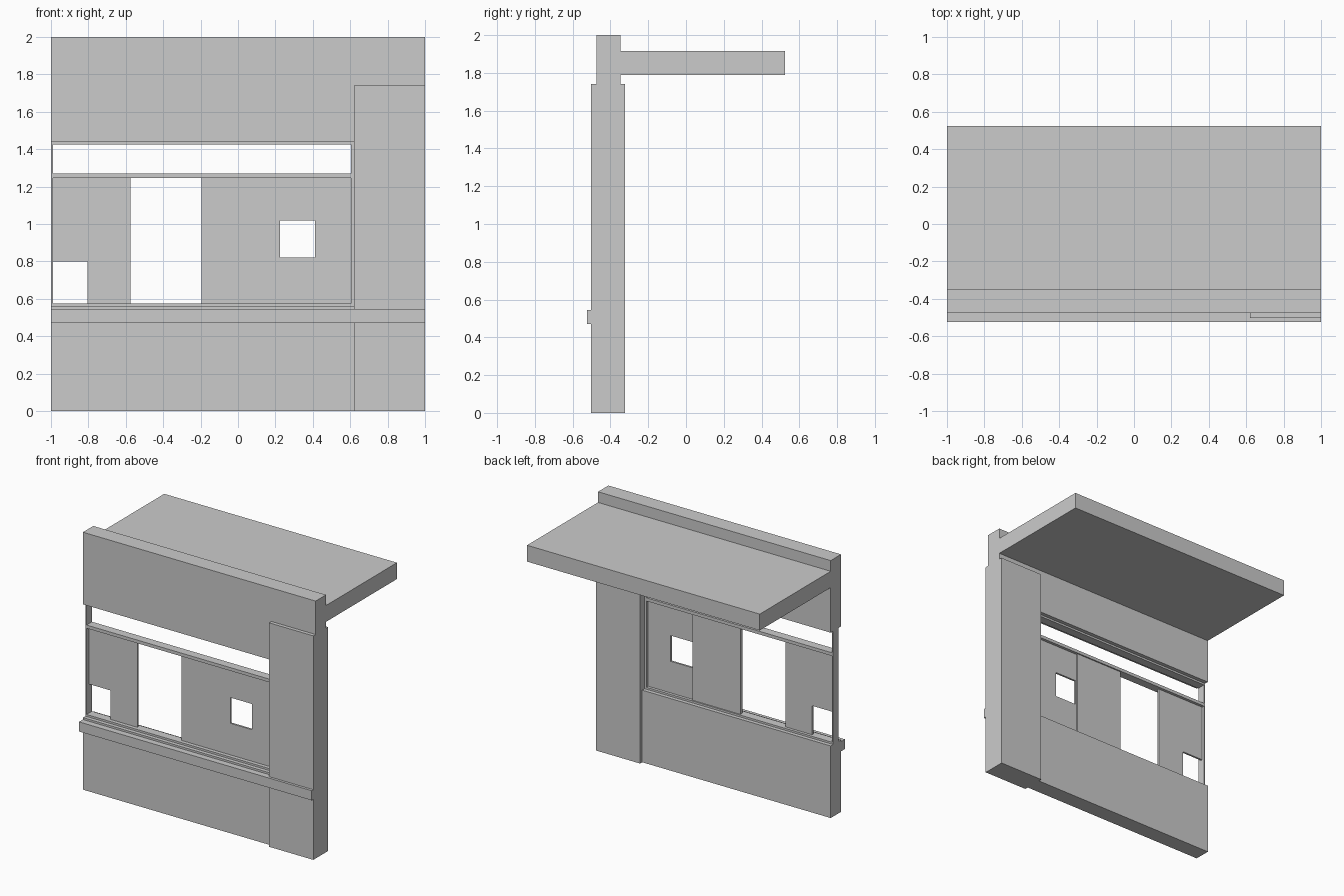
import bpy, bmesh, math
from mathutils import Matrix

if "Cube" in bpy.data.objects:
    bpy.data.objects.remove(bpy.data.objects["Cube"])


def box(name, x, y, z):
    bm = bmesh.new()
    bmesh.ops.create_cube(bm, size=1)
    for v in bm.verts:
        for i, (lo, hi) in enumerate((x, y, z)):
            v.co[i] = lo if v.co[i] < 0 else hi
    me = bpy.data.meshes.new(name)
    bm.to_mesh(me)
    bm.free()
    ob = bpy.data.objects.new(name, me)
    bpy.context.collection.objects.link(ob)
    return ob


def rect(x0, x1, z0, z1):
    return [(x0, z0), (x1, z0), (x1, z1), (x0, z1)]


def plate(name, y, loops):
    """Upright plate from an outer x/z outline followed by hole outlines."""
    cu = bpy.data.curves.new(name + "_outline", 'CURVE')
    cu.dimensions = '2D'
    cu.fill_mode = 'BOTH'
    cu.extrude = (y[1] - y[0]) / 2
    for loop in loops:
        sp = cu.splines.new('POLY')
        sp.points.add(len(loop) - 1)
        for p, (px, pz) in zip(sp.points, loop):
            p.co = (px, pz, 0, 1)
        sp.use_cyclic_u = True
    tmp = bpy.data.objects.new(name + "_outline", cu)
    bpy.context.collection.objects.link(tmp)
    dg = bpy.context.evaluated_depsgraph_get()
    me = bpy.data.meshes.new_from_object(tmp.evaluated_get(dg))
    bpy.data.objects.remove(tmp)
    me.transform(Matrix.Translation((0, sum(y) / 2, 0)) @ Matrix.Rotation(math.pi / 2, 4, 'X'))
    bm = bmesh.new()
    bm.from_mesh(me)
    bmesh.ops.remove_doubles(bm, verts=bm.verts, dist=1e-5)
    bmesh.ops.recalc_face_normals(bm, faces=bm.faces)
    bm.to_mesh(me)
    bm.free()
    for p in me.polygons:
        p.use_smooth = False
    me.name = name
    ob = bpy.data.objects.new(name, me)
    bpy.context.collection.objects.link(ob)
    return ob


WALL = (-0.475, -0.348)

# Masonry: walls, column, floor slab and projecting sill
box("lower_wall", (-1, 0.62), WALL, (0, 0.56))
box("upper_wall", (-1, 1), WALL, (1.44, 2))
box("column", (0.62, 1), (-0.503, -0.322), (0, 1.74))
box("floor_slab", (-1, 1), (-0.348, 0.523), (1.79, 1.917))
box("sill_band", (-1, 1), (-0.523, -0.475), (0.47, 0.545))

# Window frame: outer frame plus a slimmer inner track
transom = rect(-0.99, 0.605, 1.27, 1.425)
plate("window_frame", (-0.445, -0.378),
      [rect(-1, 0.62, 0.56, 1.44), transom, rect(-0.99, 0.605, 0.575, 1.245)])

# Broken panes: left one has a corner missing, right one a square hole
plate("left_pane", (-0.415, -0.4),
      [[(-0.805, 0.575), (-0.575, 0.575), (-0.575, 1.25), (-0.99, 1.25),
        (-0.99, 0.8), (-0.805, 0.8)]])
plate("right_pane", (-0.415, -0.4),
      [rect(-0.195, 0.61, 0.57, 1.25), rect(0.225, 0.412, 0.82, 1.02)])
box("sliding_pane", (-0.195, 0.215), (-0.4, -0.388), (0.57, 1.25))
